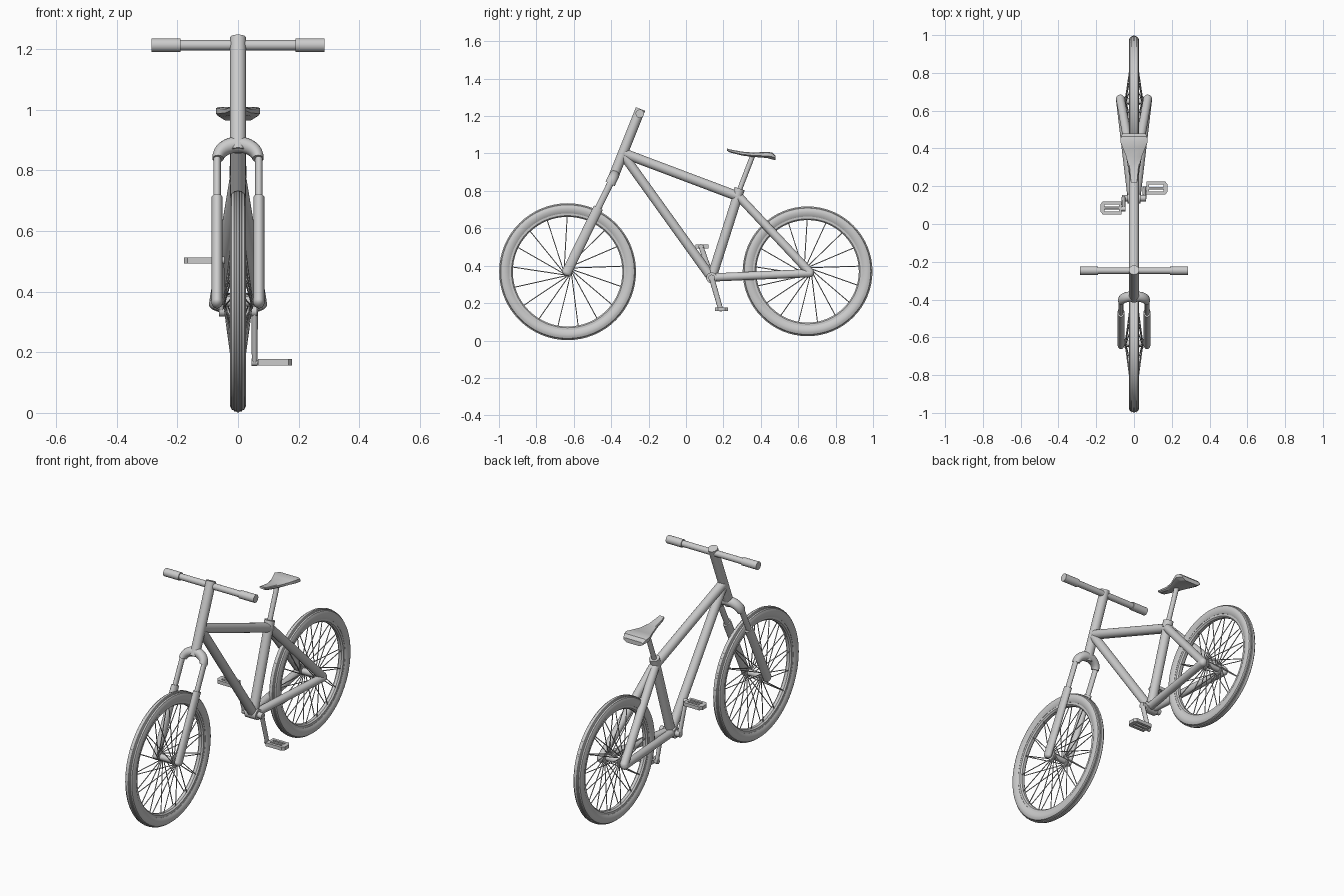
import bpy, bmesh, math
from mathutils import Vector, Matrix

if "Cube" in bpy.data.objects:
    bpy.data.objects.remove(bpy.data.objects["Cube"])


def finish(name, bm, smooth=True):
    bmesh.ops.recalc_face_normals(bm, faces=bm.faces)
    me = bpy.data.meshes.new(name)
    bm.to_mesh(me)
    bm.free()
    ob = bpy.data.objects.new(name, me)
    bpy.context.collection.objects.link(ob)
    if smooth:
        bpy.ops.object.select_all(action='DESELECT')
        ob.select_set(True)
        bpy.context.view_layer.objects.active = ob
        bpy.ops.object.shade_smooth_by_angle(angle=math.radians(30))
    return ob


def add_tube(bm, a, b, r1, r2=None, sides=20, deep=1.0, ball=False):
    # deep stretches the section front to back, ball rounds the far end
    a, b = Vector(a), Vector(b)
    rot = (b - a).to_track_quat('Z', 'Y').to_matrix().to_4x4()
    shape = rot @ Matrix.Diagonal((1, deep, 1, 1))
    r2 = r1 if r2 is None else r2
    bmesh.ops.create_cone(bm, cap_ends=True, segments=sides, radius1=r1, radius2=r2,
                          depth=(b - a).length, matrix=Matrix.Translation((a + b) / 2) @ shape)
    if ball:
        bmesh.ops.create_uvsphere(bm, u_segments=sides, v_segments=10, radius=r2,
                                  matrix=Matrix.Translation(b) @ shape)


def tube(name, *segments, **kw):
    bm = bmesh.new()
    for s in segments:
        add_tube(bm, *s, **kw)
    return finish(name, bm)


def loft(name, rings, close_ends=True):
    bm = bmesh.new()
    loops = [[bm.verts.new(p) for p in ring] for ring in rings]
    pairs = list(zip(loops, loops[1:]))
    if not close_ends:
        pairs.append((loops[-1], loops[0]))
    n = len(loops[0])
    for u, v in pairs:
        for i in range(n):
            j = (i + 1) % n
            bm.faces.new((u[i], u[j], v[j], v[i]))
    if close_ends:
        bm.faces.new(loops[0])
        bm.faces.new(loops[-1])
    return finish(name, bm)


def lathe(name, cy, cz, profile, steps=64):
    # closed (x, radius) profile turned about the axle
    rings = []
    for k in range(steps):
        a = math.tau * k / steps
        rings.append([(x, cy + r * math.cos(a), cz + r * math.sin(a)) for x, r in profile])
    return loft(name, rings, False)


def wheel(name, cy, cz, R):
    # tyre with stepped tread
    half = [(.004, 0), (.006, -.003), (.012, -.002), (.014, -.006), (.021, -.009),
            (.026, -.02), (.0265, -.03), (.024, -.044), (.018, -.054)]
    lathe(name + "_tyre", cy, cz, [(x, R + d) for x, d in half]
          + [(-x, R + d) for x, d in reversed(half)])
    # rim
    lathe(name + "_rim", cy, cz, [(-.017, R - .05), (.017, R - .05), (.016, R - .066),
                                  (.008, R - .073), (-.008, R - .073), (-.016, R - .066)])
    # hub with flanges
    tube(name + "_hub", ((-.075, cy, cz), (.075, cy, cz), .012),
         ((-.045, cy, cz), (.045, cy, cz), .017),
         ((-.05, cy, cz), (-.042, cy, cz), .024),
         ((.042, cy, cz), (.05, cy, cz), .024))
    # spokes, slightly tangential
    bm = bmesh.new()
    n = 17
    for s in (-1, 1):
        for k in range(n):
            a = math.tau * k / n + .1
            b = a + 1.2
            p = (s * .046, cy + .02 * math.cos(b), cz + .02 * math.sin(b))
            q = (s * .008, cy + (R - .07) * math.cos(a), cz + (R - .07) * math.sin(a))
            add_tube(bm, p, q, .0026, sides=6)
    finish(name + "_spokes", bm)


wheel("front_wheel", -.633, .368, .366)
wheel("rear_wheel", .65, .37, .347)

# frame tubes
BB = (0, .137, .335)
tube("head_tube", ((0, -.392, .865), (0, -.243, 1.238), .0265))
tube("top_tube", ((0, -.33, 1.0), (0, .286, .768), .026))
tube("down_tube", ((0, -.33, .985), BB, .025))
tube("seat_tube", (BB, (0, .285, .80), .026))
tube("seat_collar", ((0, .275, .775), (0, .287, .812), .028))
tube("seat_post", ((0, .28, .79), (0, .361, 1.0), .0135))
for s, side in ((-1, "left"), (1, "right")):
    tube(side + "_seat_stay", ((s * .006, .287, .765), (s * .072, .662, .365), .023), ball=True)
    tube(side + "_chain_stay", ((s * .012, .137, .337), (s * .074, .662, .36), .022), ball=True)


# fork
def fork_y(z):
    return -.64 + (z - .36) * .49


for s, side in ((-1, "left"), (1, "right")):
    x = s * .069
    tube(side + "_fork_slider", ((x, fork_y(.71), .71), (x, fork_y(.365), .365), .0185),
         deep=1.45, ball=True)
    tube(side + "_fork_stanchion", ((x, fork_y(.70), .70), (x, fork_y(.86), .86), .0125), deep=1.4)

# fork crown: arched tube
rings = []
for k in range(17):
    t = math.pi * k / 16
    cx, cz = .066 * math.cos(t), .838 + .047 * math.sin(t)
    c = Vector((cx, fork_y(cz), cz))
    up = Vector((0, .44, .898))
    tan = (Vector((-.066 * math.sin(t), 0, 0)) + up * .047 * math.cos(t)).normalized()
    flat = Vector((0, .898, -.44))
    out = tan.cross(flat)
    r = .0185 + .008 * math.sin(t)
    rings.append([c + out * r * math.cos(a) + flat * .027 * math.sin(a)
                  for a in (math.tau * i / 16 for i in range(16))])
loft("fork_crown", rings)

# handlebar and grips
HY, HZ = -.247, 1.213
tube("handlebar", ((-.2, HY, HZ), (.2, HY, HZ), .0175))
for s, side in ((-1, "left"), (1, "right")):
    tube(side + "_grip", ((s * .19, HY, HZ), (s * .286, HY, HZ), .0225))

# saddle: y, half width, top z, edge depth, full depth
rings = []
for y, w, z, edge, full in ((.219, .016, 1.027, .008, .012), (.235, .020, 1.022, .011, .017),
                            (.30, .027, 1.010, .014, .021), (.36, .043, 1.005, .016, .024),
                            (.40, .059, 1.007, .019, .028), (.436, .073, 1.009, .022, .034),
                            (.462, .069, 1.004, .022, .036), (.478, .061, .988, .012, .024)):
    rings.append([(-w, y, z - edge), (-w, y, z - .004), (-w * .85, y, z),
                  (w * .85, y, z), (w, y, z - .004), (w, y, z - edge),
                  (w * .68, y, z - full), (-w * .68, y, z - full)])
loft("saddle", rings)

# bottom bracket
tube("bottom_bracket", ((-.063, .137, .335), (.063, .137, .335), .017),
     ((-.035, .137, .335), (.035, .137, .335), .029))


def pedal(name, s, cy, cz):
    # chamfered frame with a centre bar, leaving two slots
    bm = bmesh.new()

    def prism(pts):
        f = bm.faces.new([bm.verts.new((s * x, cy + y, cz - .01)) for x, y in pts])
        top = bmesh.ops.extrude_face_region(bm, geom=[f])
        bmesh.ops.translate(bm, vec=(0, 0, .02),
                            verts=[v for v in top['geom'] if isinstance(v, bmesh.types.BMVert)])

    for m in (-1, 1):
        prism([(.066, m * .018), (.178, m * .018), (.166, m * .034), (.066, m * .034)])
    prism([(.066, -.006), (.165, -.006), (.165, .006), (.066, .006)])
    prism([(.066, -.018), (.08, -.018), (.08, .018), (.066, .018)])
    prism([(.155, -.018), (.178, -.018), (.178, .018), (.155, .018)])
    add_tube(bm, (s * .05, cy, cz), (s * .16, cy, cz), .007, sides=12)
    finish(name, bm, False)


# cranks and pedals, half a turn apart
for s, side, py, pz in ((1, "right", .185, .167), (-1, "left", .08, .503)):
    x = s * .055
    tube(side + "_crank", ((x, .137, .335), (x, py, pz), .0105, .0095), deep=1.4)
    tube(side + "_pedal_boss", ((s * .045, py, pz), (s * .065, py, pz), .0125))
    pedal(side + "_pedal", s, py + .005, pz)
